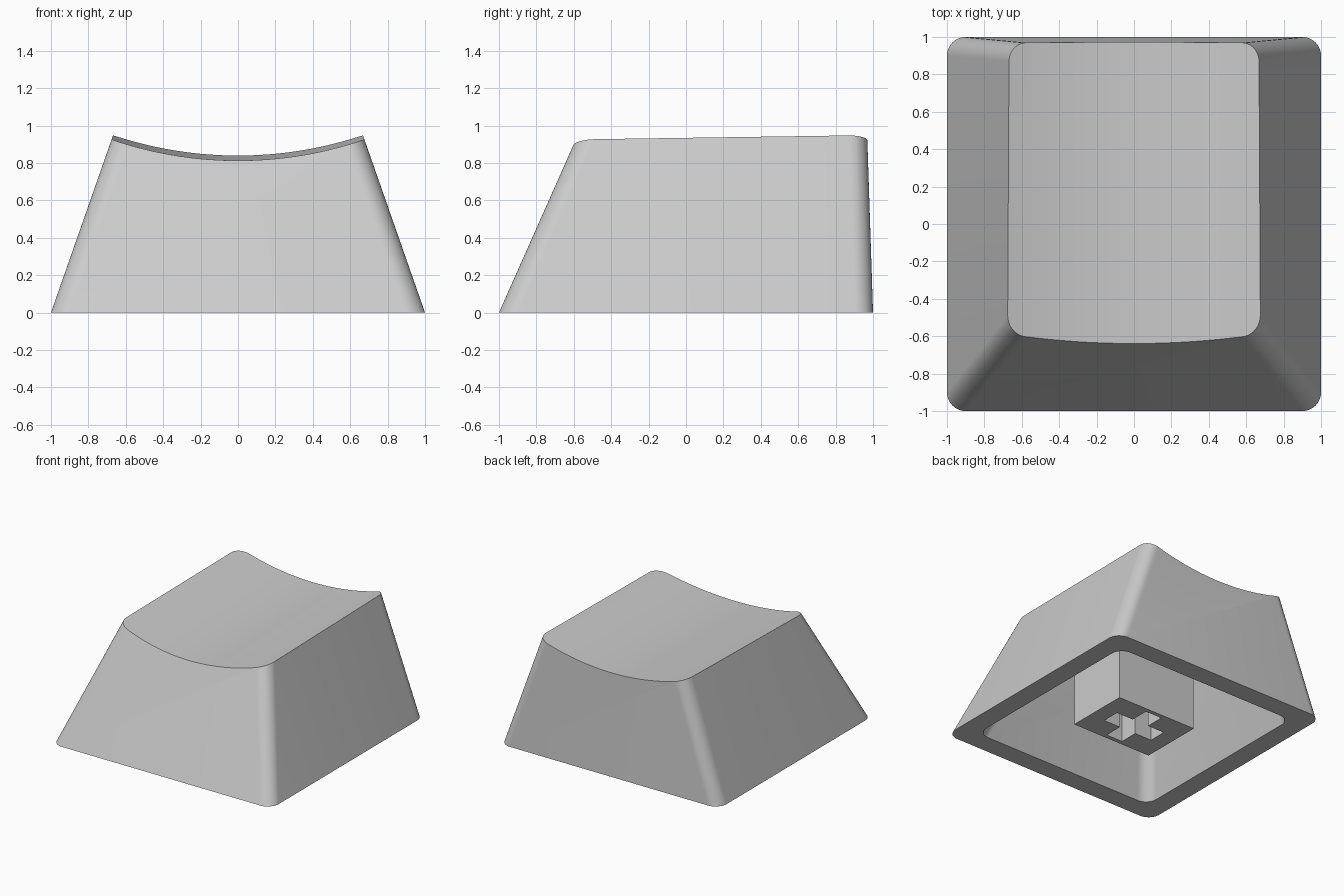
import bpy, bmesh, math
from mathutils import Matrix

cube = bpy.data.objects.get("Cube")
if cube:
    bpy.data.objects.remove(cube, do_unlink=True)

grey = bpy.data.materials.new("light grey plastic")
grey.use_nodes = True
GREY = (0.6, 0.6, 0.6, 1)
grey.diffuse_color = GREY
grey.node_tree.nodes["Principled BSDF"].inputs["Base Color"].default_value = GREY

DISH_RADIUS = 2.1
DISH_LOW = 0.824      # height of the dish at the middle
DISH_TILT = 0.0165    # the dish rises toward the back
WALL = 0.165
ROOF = 0.12


def finish(name, bm):
    bmesh.ops.recalc_face_normals(bm, faces=bm.faces)
    mesh = bpy.data.meshes.new(name)
    bm.to_mesh(mesh)
    bm.free()
    mesh.materials.append(grey)
    obj = bpy.data.objects.new(name, mesh)
    bpy.context.collection.objects.link(obj)
    return obj


def activate(obj):
    bpy.ops.object.select_all(action='DESELECT')
    obj.select_set(True)
    bpy.context.view_layer.objects.active = obj


def cut(obj, cutter):
    """Subtract the cutter and remove it."""
    mod = obj.modifiers.new("cut", 'BOOLEAN')
    mod.operation = 'DIFFERENCE'
    mod.solver = 'EXACT'
    mod.object = cutter
    activate(obj)
    bpy.ops.object.modifier_apply(modifier=mod.name)
    bpy.data.objects.remove(cutter, do_unlink=True)


def box(name, sx, sy, z0, z1):
    bm = bmesh.new()
    bmesh.ops.create_cube(bm, size=1, matrix=Matrix.Translation((0, 0, (z0 + z1) / 2))
                          @ Matrix.Diagonal((sx, sy, z1 - z0, 1)))
    return finish(name, bm)


def ring(bm, z, inset, radius=0.1, steps=10):
    """Rounded rectangle of the tapering body at height z."""
    hx = 1 - inset - 0.35 * z
    front = -1 + inset + 0.444 * z
    back = 1 - inset - 0.033 * z
    verts = []
    for quarter, (cx, cy) in enumerate([(hx - radius, back - radius), (radius - hx, back - radius),
                                        (radius - hx, front + radius), (hx - radius, front + radius)]):
        for i in range(steps + 1):
            a = (quarter + i / steps) * math.pi / 2
            verts.append(bm.verts.new((cx + radius * math.cos(a), cy + radius * math.sin(a), z)))
    return verts


def dished_body(name, z0, inset, drop):
    """Tapered rounded block with a cylindrical dish cut into its top."""
    bm = bmesh.new()
    low, high = ring(bm, z0, inset), ring(bm, 1.15, inset)
    n = len(low)
    for i in range(n):
        j = (i + 1) % n
        bm.faces.new((low[i], low[j], high[j], high[i]))
    bm.faces.new(low[::-1])
    bm.faces.new(high)
    body = finish(name, bm)

    bm = bmesh.new()
    place = (Matrix.Translation((0, 0, DISH_LOW - drop + DISH_RADIUS))
             @ Matrix.Rotation(math.atan(DISH_TILT) - math.pi / 2, 4, 'X'))
    bmesh.ops.create_cone(bm, cap_ends=True, segments=256, radius1=DISH_RADIUS,
                          radius2=DISH_RADIUS, depth=4, matrix=place)
    cut(body, finish("dish_cutter", bm))
    return body


# Hollow shell
shell = dished_body("keycap_shell", 0, 0, 0)
cut(shell, dished_body("cavity_cutter", -0.1, WALL, ROOF))
activate(shell)
bpy.ops.object.shade_smooth_by_angle(angle=math.radians(30))

# Mounting stem with a cross-shaped socket
stem = box("mounting_stem", 0.73, 0.53, 0, 0.77)
cut(stem, box("socket_cutter_wide", 0.46, 0.15, -0.1, 0.45))
cut(stem, box("socket_cutter_deep", 0.15, 0.46, -0.1, 0.45))
